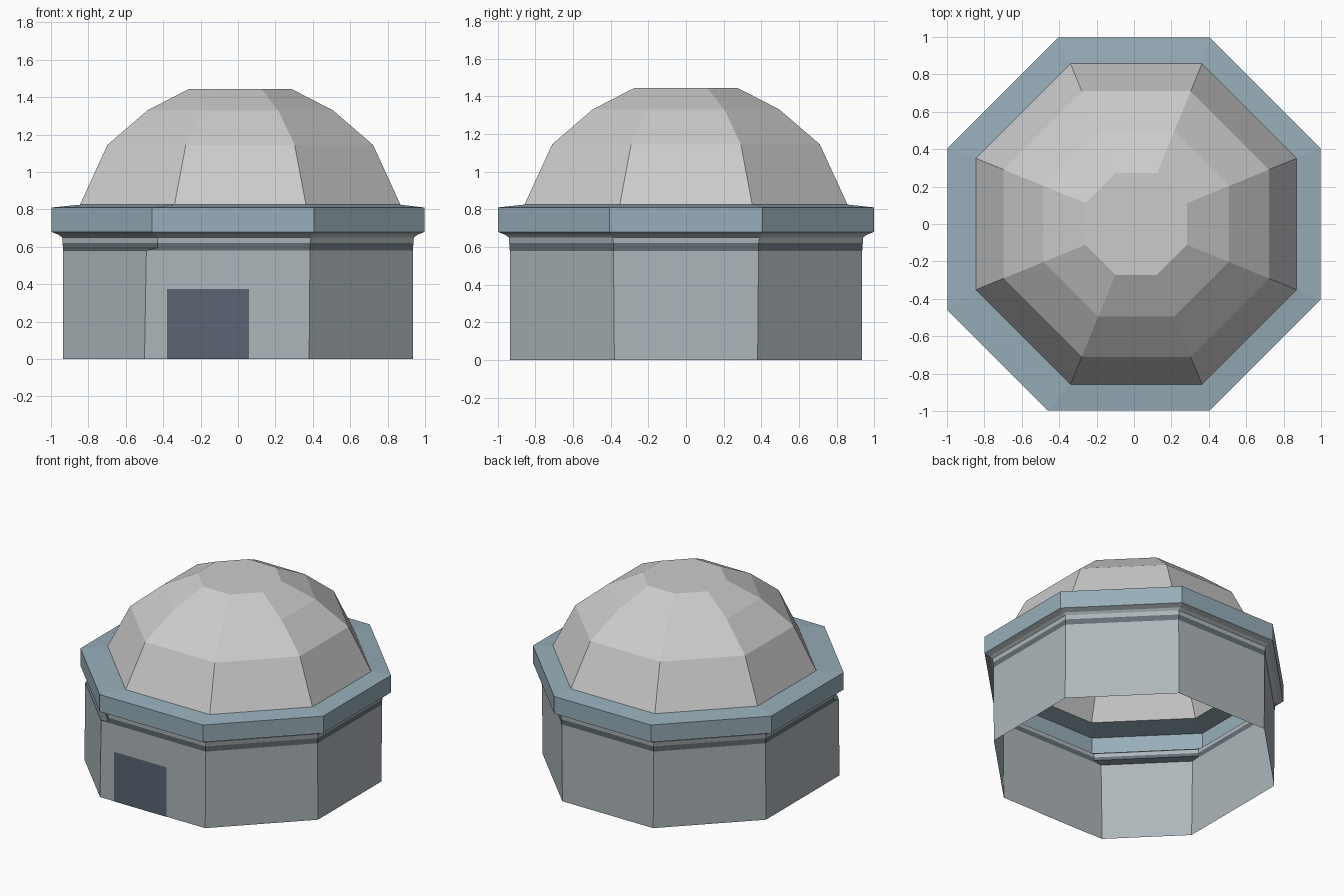
import bpy, bmesh

if "Cube" in bpy.data.objects:
    bpy.data.objects.remove(bpy.data.objects["Cube"])


def material(name, rgb):
    m = bpy.data.materials.new(name)
    m.diffuse_color = (*rgb, 1)
    m.use_nodes = True
    m.node_tree.nodes["Principled BSDF"].inputs["Base Color"].default_value = m.diffuse_color
    return m


def octagon(z, a, h, h2=None, cx=0.0):
    """Octagon with flats at distance a; h2 shifts the front-left facet."""
    k = h if h2 is None else h2
    pts = [(a, -h), (a, h), (h, a), (-h, a), (-a, h), (-a, -k), (-k, -a), (h, -a)]
    return [(x + cx, y, z) for x, y in pts]


def loft(name, rings, mats=(), bands=None, cap=False):
    """Skin a stack of octagons into an open shell."""
    bm = bmesh.new()
    loops = [[bm.verts.new(p) for p in ring] for ring in rings]
    for i, (lo, up) in enumerate(zip(loops, loops[1:])):
        for j in range(8):
            n = (j + 1) % 8
            f = bm.faces.new((lo[j], lo[n], up[n], up[j]))
            if bands:
                f.material_index = bands[i]
    if cap:
        bm.faces.new(loops[-1])
    me = bpy.data.meshes.new(name)
    bm.to_mesh(me)
    bm.free()
    for m in mats:
        me.materials.append(m)
    ob = bpy.data.objects.new(name, me)
    bpy.context.collection.objects.link(ob)
    return ob


wall_mat = material("wall", (0.42, 0.47, 0.49))
band_mat = material("dark_band", (0.13, 0.16, 0.18))
ring_mat = material("cornice", (0.31, 0.42, 0.48))
door_mat = material("door", (0.10, 0.13, 0.17))

# Walls with a dark band and flared moulding
loft("walls", [
    octagon(0.0, 0.935, 0.38, 0.50),
    octagon(0.58, 0.935, 0.385, 0.49),
    octagon(0.595, 0.936, 0.385, 0.43),
    octagon(0.62, 0.938, 0.385, 0.43),
    octagon(0.65, 0.94, 0.39, 0.43),
    octagon(0.665, 0.96, 0.39, 0.435),
    octagon(0.68, 0.997, 0.405, 0.46),
], (wall_mat, band_mat), (0, 1, 1, 0, 0, 0))

# Overhanging cornice, top sloping up to the dome
loft("cornice", [
    octagon(0.68, 0.997, 0.405, 0.46),
    octagon(0.81, 0.997, 0.405, 0.46),
    octagon(0.825, 0.857, 0.35, cx=0.012),
], (ring_mat,))

# Faceted dome with flat cap
dome = [(0.825, 0.857), (1.145, 0.71), (1.33, 0.495), (1.445, 0.272)]
loft("dome", [octagon(z, a, a * 0.41, cx=0.012) for z, a in dome], cap=True)

# Door panel on the front wall
me = bpy.data.meshes.new("door")
me.from_pydata([(-0.38, -0.938, 0), (0.06, -0.938, 0),
                (0.06, -0.938, 0.375), (-0.38, -0.938, 0.375)], [], [(0, 1, 2, 3)])
me.materials.append(door_mat)
bpy.context.collection.objects.link(bpy.data.objects.new("door", me))
